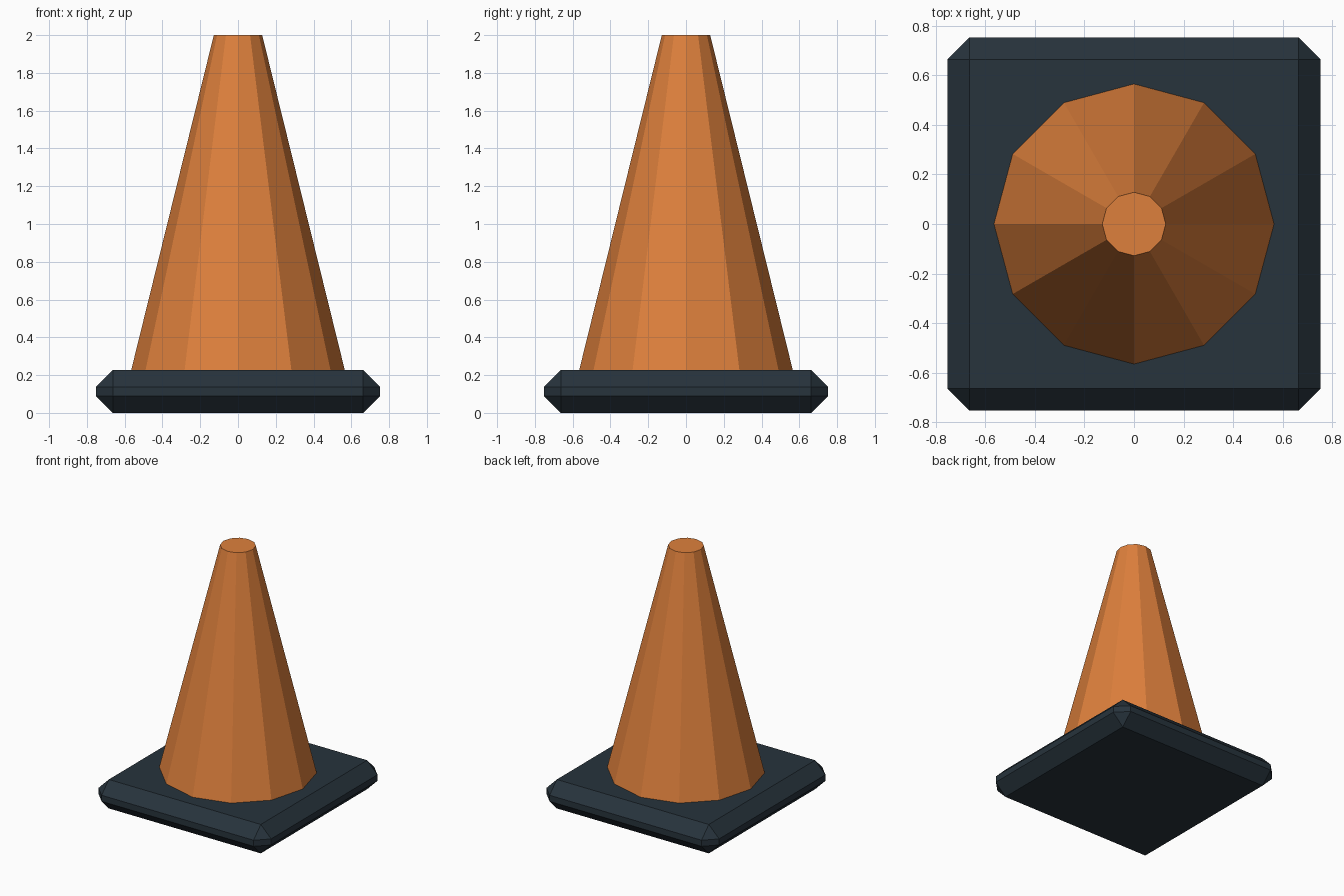
import bpy

if "Cube" in bpy.data.objects:
    bpy.data.objects.remove(bpy.data.objects["Cube"])


def material(name, rgb):
    m = bpy.data.materials.new(name)
    m.diffuse_color = (*rgb, 1)
    m.use_nodes = True
    m.node_tree.nodes["Principled BSDF"].inputs["Base Color"].default_value = m.diffuse_color
    return m


orange = material("orange", (0.73, 0.216, 0.045))
dark_slate = material("dark slate", (0.020, 0.033, 0.045))

HALF, BASE_H, BEVEL = 0.753, 0.228, 0.09
R_BASE, R_TOP, HEIGHT, SINK = 0.565, 0.128, 2.0, 0.02

# Square base slab with chamfered edges
bpy.ops.mesh.primitive_cube_add(size=1, location=(0, 0, BASE_H / 2))
base = bpy.context.object
base.name = "base"
base.scale = (2 * HALF, 2 * HALF, BASE_H)
bpy.ops.object.transform_apply(location=False, rotation=False, scale=True)
bevel = base.modifiers.new("chamfer", 'BEVEL')
bevel.width = BEVEL
bevel.segments = 1
base.data.materials.append(dark_slate)

# Twelve-sided tapered body, sunk slightly into the slab
slope = (R_BASE - R_TOP) / (HEIGHT - BASE_H)
bottom = BASE_H - SINK
bpy.ops.mesh.primitive_cone_add(
    vertices=12, radius1=R_BASE + slope * SINK, radius2=R_TOP,
    depth=HEIGHT - bottom, location=(0, 0, (HEIGHT + bottom) / 2))
cone = bpy.context.object
cone.name = "cone_body"
cone.data.materials.append(orange)
